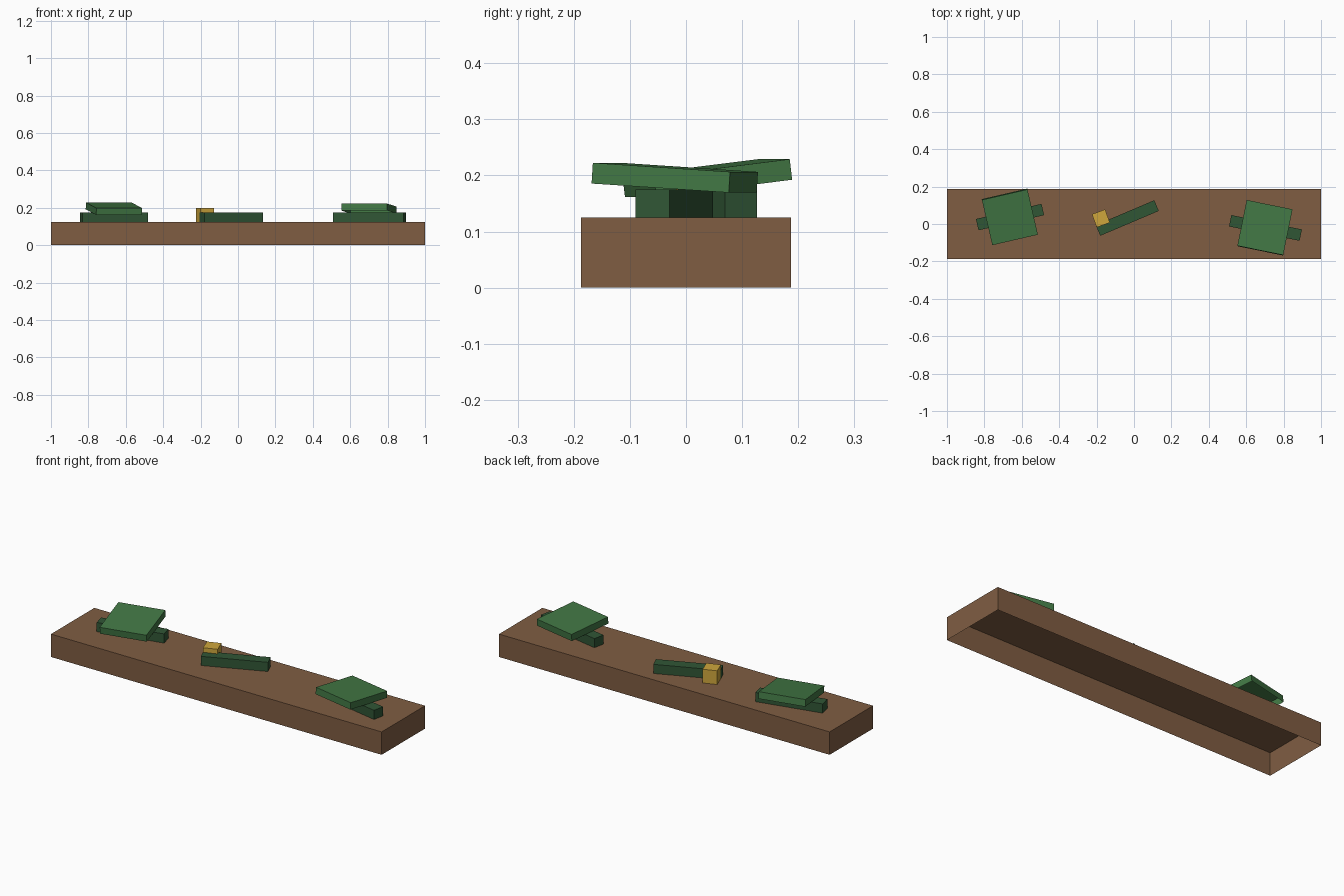
import bpy
import bmesh
from math import radians
from mathutils import Matrix, Euler

default = bpy.data.objects.get("Cube")
if default:
    bpy.data.objects.remove(default, do_unlink=True)


def material(name, colour):
    mat = bpy.data.materials.new(name)
    mat.use_nodes = True
    rgba = (*colour, 1.0)
    mat.diffuse_color = rgba
    mat.node_tree.nodes["Principled BSDF"].inputs["Base Color"].default_value = rgba
    return mat


def box(name, size, centre, mat, yaw=0.0, tilt=0.0):
    """Flat-shaded box with an open underside, tilted about its own x axis, then turned about z."""
    bm = bmesh.new()
    bmesh.ops.create_cube(bm, size=1.0, matrix=Matrix.Diagonal((*size, 1.0)))
    bm.normal_update()
    underside = [f for f in bm.faces if f.normal.z < -0.9]
    bmesh.ops.delete(bm, geom=underside, context='FACES_ONLY')
    mesh = bpy.data.meshes.new(name)
    bm.to_mesh(mesh)
    bm.free()
    mesh.materials.append(mat)
    obj = bpy.data.objects.new(name, mesh)
    obj.location = centre
    obj.rotation_euler = Euler((radians(tilt), 0.0, radians(yaw)))
    bpy.context.collection.objects.link(obj)
    return obj


brown = material("earth brown", (0.215, 0.110, 0.055))
leaf = material("leaf green", (0.054, 0.185, 0.058))
dark = material("dark green", (0.030, 0.092, 0.036))
gold = material("golden yellow", (0.62, 0.38, 0.045))

# Long base slab
BASE = 0.125
box("base_slab", (2.0, 0.375, BASE), (0, 0, BASE / 2), brown)

# Low bars lying on the slab
BAR = 0.05
for name, length, x, y, yaw in (
    ("right_bar", 0.36, -0.663, 0.037, 13),
    ("middle_bar", 0.34, -0.036, 0.032, 23),
    ("left_bar", 0.385, 0.703, -0.021, -11.5),
):
    box(name, (length, 0.062, BAR), (x, y, BASE + BAR / 2), dark, yaw)

# Tilted square panels resting on the outer bars
PANEL = (0.25, 0.25, 0.037)
box("right_panel", PANEL, (-0.664, 0.038, 0.1955), leaf, 13, 7)
box("left_panel", PANEL, (0.70, -0.02, 0.196), leaf, -11.5, -3.7)

# Small golden block beside the middle bar
BLOCK = 0.075
box("gold_block", (BLOCK,) * 3, (-0.177, 0.03, BASE + BLOCK / 2), gold, 20)
